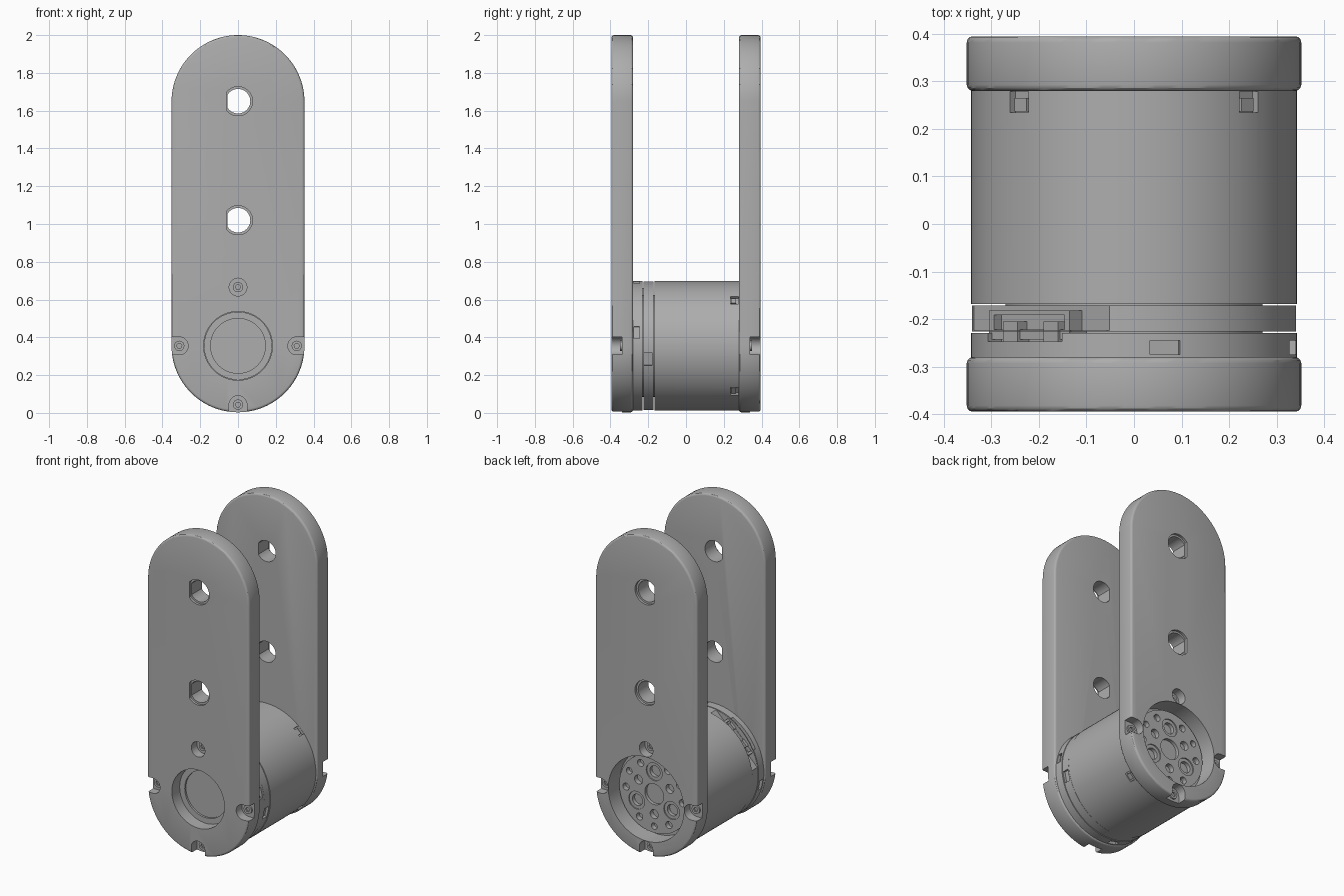
import bpy, bmesh, math
from math import pi, sin, cos

if "Cube" in bpy.data.objects:
    bpy.data.objects.remove(bpy.data.objects["Cube"], do_unlink=True)

AXIS_Z = 0.355      # height of the motor axis
TOP_Z = 1.648       # centre of the upper rounded end
R = 0.352           # half width of the arms
gray = bpy.data.materials.new("metal gray")
gray.use_nodes = True
gray.diffuse_color = (0.42, 0.42, 0.42, 1)
gray.node_tree.nodes["Principled BSDF"].inputs["Base Color"].default_value = (0.42, 0.42, 0.42, 1)


def arc(x, z, r, a0=0, a1=2 * pi, n=48):
    """Points on an arc; a full turn leaves out the repeated end point."""
    full = a1 - a0 > 2 * pi - 0.001
    return [(x + r * cos(a0 + (a1 - a0) * i / n), z + r * sin(a0 + (a1 - a0) * i / n))
            for i in range(n if full else n + 1)]


def prism(name, outline, y0, y1, bevel=0):
    """Extrude an x-z outline along y."""
    bm = bmesh.new()
    face = bm.faces.new([bm.verts.new((x, y0, z)) for x, z in outline])
    new = bmesh.ops.extrude_face_region(bm, geom=[face])["geom"]
    for v in new:
        if isinstance(v, bmesh.types.BMVert):
            v.co.y = y1
    bmesh.ops.recalc_face_normals(bm, faces=bm.faces)
    mesh = bpy.data.meshes.new(name)
    bm.to_mesh(mesh)
    bm.free()
    mesh.materials.append(gray)
    ob = bpy.data.objects.new(name, mesh)
    bpy.context.collection.objects.link(ob)
    if bevel:
        mod = ob.modifiers.new("bevel", "BEVEL")
        mod.width, mod.segments, mod.limit_method = bevel, 3, "ANGLE"
        mod.angle_limit = math.radians(40)
        apply(ob, mod)
    return ob


def apply(ob, mod):
    bpy.ops.object.select_all(action="DESELECT")
    bpy.context.view_layer.objects.active = ob
    ob.select_set(True)
    bpy.ops.object.modifier_apply(modifier=mod.name)


def cut(ob, outline, y0, y1):
    cutter = prism("cutter", outline, y0, y1)
    mod = ob.modifiers.new("cut", "BOOLEAN")
    mod.operation, mod.solver, mod.object = "DIFFERENCE", "EXACT", cutter
    apply(ob, mod)
    bpy.data.objects.remove(cutter, do_unlink=True)


def smooth(ob):
    bpy.ops.object.select_all(action="DESELECT")
    bpy.context.view_layer.objects.active = ob
    ob.select_set(True)
    bpy.ops.object.shade_smooth_by_angle(angle=math.radians(30))


def polar(r, a):
    return r * cos(a), AXIS_Z + r * sin(a)


def radial_box(a, r0, r1, half):
    """Rectangle pointing outward from the motor axis."""
    c, s = cos(a), sin(a)
    return [(r * c - t * s, AXIS_Z + r * s + t * c)
            for r, t in ((r0, -half), (r1, -half), (r1, half), (r0, half))]


def d_shape(z, r, flat):
    a = math.acos(flat / r)
    return arc(0, z, r, a - pi, pi - a, 36)


def screw(name, x, z, side):
    y = side * 0.338
    ob = prism(name, arc(x, z, 0.027, n=24), y - side * 0.02, y + side * 0.012)
    cut(ob, arc(x, z, 0.014, n=6), y - side * 0.005, y + side * 0.03)
    smooth(ob)


# Two long arms, one on each end of the motor
stadium = arc(0, TOP_Z, R, 0, pi, 48) + arc(0, AXIS_Z, R, pi, 2 * pi, 48)
for side, label, bore in ((-1, "front", 0.182), (1, "back", 0.262)):
    arm = prism(label + "_arm", stadium, side * 0.28, side * 0.395, 0.013)
    cut(arm, arc(0, AXIS_Z, bore, n=64), side * 0.2, side * 0.5)
    # D-shaped bolt holes with a wider rim on the outside
    for z in (1.02, 1.65):
        cut(arm, d_shape(z, 0.065, 0.055), side * 0.2, side * 0.5)
        cut(arm, d_shape(z, 0.077, 0.06), side * 0.38, side * 0.5)
    # Screw seats: one closed pocket and three notches open to the edge
    for i in range(4):
        a = pi / 2 * (i + 1)
        x, z = polar(0.311, a)
        if i == 0:
            seat = arc(x, z, 0.047, n=32)
        else:
            seat = arc(x, z, 0.047, a + pi / 2, a + 3 * pi / 2, 20)
            seat += [p for p in radial_box(a, 0.3, 0.42, 0.047)[1:3]]
        cut(arm, seat, side * 0.34, side * 0.5)
        screw(f"{label}_screw_{i + 1}", x, z, side)
    smooth(arm)

# Motor housing with clip windows at the back rim
housing = prism("motor_housing", arc(0, AXIS_Z, 0.343, n=96), -0.168, 0.281)
for i in range(4):
    a = pi / 4 + i * pi / 2
    cut(housing, radial_box(a, 0.325, 0.4, 0.028), 0.235, 0.279)
smooth(housing)
for i in range(4):
    a = pi / 4 + i * pi / 2
    prism(f"clip_{i + 1}", radial_box(a, 0.32, 0.338, 0.018), 0.237, 0.265)

# Middle ring with a flat seat for the connector
FLAT = math.radians(135)
ring = prism("middle_ring", arc(0, AXIS_Z, 0.341, n=96), -0.226, -0.171)
cut(ring, radial_box(FLAT, 0.275, 0.5, 0.4), -0.224, -0.1)
cut(ring, radial_box(math.radians(-12), 0.325, 0.4, 0.035), -0.222, -0.18)
smooth(ring)
core = prism("seam_core", arc(0, AXIS_Z, 0.27, n=64), -0.27, 0.2)
smooth(core)

# Front end cap with small windows
cap = prism("front_cap", arc(0, AXIS_Z, 0.343, n=96), -0.281, -0.229)
for deg in (12, 79, 192, 259):
    cut(cap, radial_box(math.radians(deg), 0.325, 0.4, 0.032), -0.275, -0.245)
cut(cap, radial_box(FLAT, 0.285, 0.4, 0.11), -0.247, -0.2)
smooth(cap)

# Cable connector on the flat seat
plug = prism("connector", radial_box(FLAT, 0.26, 0.312, 0.12), -0.243, -0.182)
cut(plug, radial_box(FLAT, 0.29, 0.4, 0.105), -0.222, -0.192)
for t in (-0.07, 0.05):
    tab = prism("connector_tab", radial_box(FLAT, 0.275, 0.318, 0.022), -0.25, -0.205)
    tab.location = (-sin(FLAT) * t, 0, cos(FLAT) * t)

# Front bearing disc inside the small opening
disc = prism("front_disc", arc(0, AXIS_Z, 0.18, n=64), -0.32, -0.27)
cut(disc, arc(0, AXIS_Z, 0.145, n=64), -0.4, -0.308)
smooth(disc)

# Output flange inside the large opening, with its hole pattern
flange = prism("output_flange", arc(0, AXIS_Z, 0.242, n=64), 0.27, 0.315)
cut(flange, arc(0, AXIS_Z, 0.065, n=32), 0.295, 0.4)
for i in range(3):
    a = pi / 2 + i * 2 * pi / 3
    cut(flange, arc(*polar(0.14, a), 0.055, n=32), 0.308, 0.4)
    cut(flange, arc(*polar(0.14, a), 0.035, n=24), 0.285, 0.4)
    cut(flange, arc(*polar(0.125, a + pi / 3), 0.028, n=20), 0.285, 0.4)
    for off in (-0.5, 0.5):
        cut(flange, arc(*polar(0.195, a + off), 0.022, n=16), 0.285, 0.4)
    cut(flange, arc(*polar(0.2, a + pi / 3), 0.02, n=16), 0.285, 0.4)
smooth(flange)
